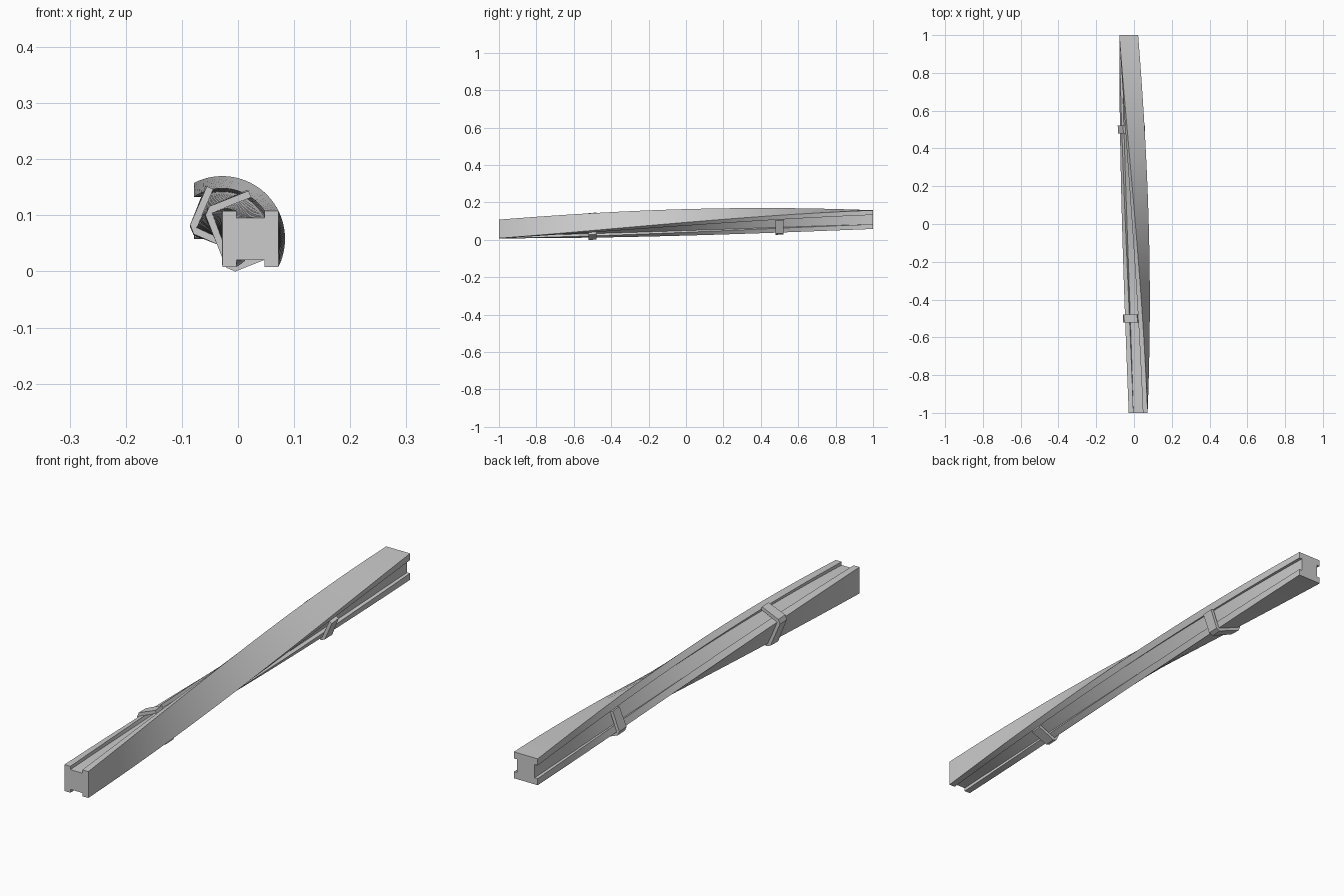
import bpy, bmesh
from math import sin, cos, pi

if "Cube" in bpy.data.objects:
    bpy.data.objects.remove(bpy.data.objects["Cube"])

CX, CZ = -0.028, 0.058   # twist axis, running along y


def twisted(name, profile, y0, y1, steps):
    """Extrude a closed (x, z) profile along y, turning 90 degrees over y = -1..1."""
    bm = bmesh.new()
    rings = []
    for i in range(steps + 1):
        y = y0 + (y1 - y0) * i / steps
        a = (y + 1) * pi / 4
        rings.append([bm.verts.new((CX + x * cos(a) - z * sin(a), y,
                                    CZ + x * sin(a) + z * cos(a)))
                      for x, z in profile])
    n = len(profile)
    for r, s in zip(rings, rings[1:]):
        for j in range(n):
            k = (j + 1) % n
            bm.faces.new((r[j], r[k], s[k], s[j]))
    bm.faces.new(rings[0])
    bm.faces.new(rings[-1])
    bmesh.ops.recalc_face_normals(bm, faces=bm.faces)
    me = bpy.data.meshes.new(name)
    bm.to_mesh(me)
    bm.free()
    ob = bpy.data.objects.new(name, me)
    bpy.context.collection.objects.link(ob)
    bpy.ops.object.select_all(action='DESELECT')
    ob.select_set(True)
    bpy.context.view_layer.objects.active = ob
    bpy.ops.object.shade_smooth_by_angle(angle=pi / 6)
    return ob


def mirrored(half):
    """Close a half profile by mirroring it across z = 0."""
    return half + [(x, -z) for x, z in reversed(half)]


# Beam with a shallow channel in two opposite sides
beam = mirrored([(0, 0.05), (0.025, 0.05), (0.025, 0.0375),
                 (0.075, 0.0375), (0.075, 0.05), (0.1, 0.05)])
twisted("twisted_beam", beam, -1, 1, 40)

# Chamfered clips wrapped around the back flange
outer = [(-0.0125, -0.05), (0, -0.0625), (0.075, -0.0625)]
inner = [(0.075, -0.05), (0, -0.05)]
clip = mirrored(outer + inner)
for label, y in (("front", -0.5), ("rear", 0.5)):
    twisted(label + "_clip", clip, y - 0.022, y + 0.022, 2)
